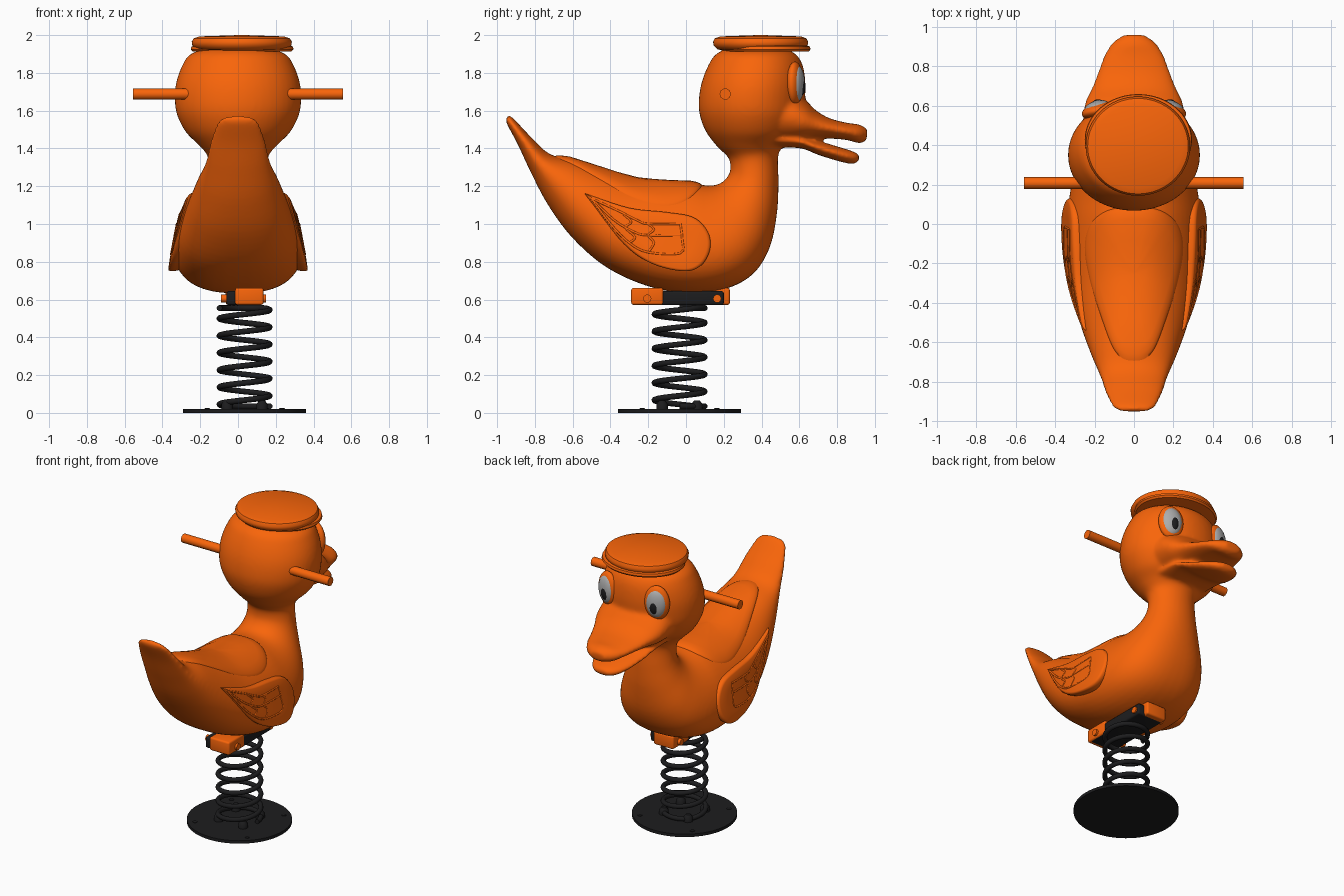
import bpy, bmesh, math
from mathutils import Vector, Matrix
from mathutils.bvhtree import BVHTree

if "Cube" in bpy.data.objects:
    bpy.data.objects.remove(bpy.data.objects["Cube"])


def material(name, rgb):
    m = bpy.data.materials.new(name)
    m.diffuse_color = (*rgb, 1)
    m.use_nodes = True
    m.node_tree.nodes["Principled BSDF"].inputs["Base Color"].default_value = m.diffuse_color
    return m


ORANGE = material("orange", (0.95, 0.13, 0.003))
BLACK = material("black", (0.012, 0.012, 0.013))
WHITE = material("eye_white", (0.42, 0.42, 0.42))


def finish(bm, name, mat, angle=40):
    bmesh.ops.recalc_face_normals(bm, faces=bm.faces)
    me = bpy.data.meshes.new(name)
    bm.to_mesh(me)
    bm.free()
    ob = bpy.data.objects.new(name, me)
    bpy.context.collection.objects.link(ob)
    me.materials.append(mat)
    bpy.ops.object.select_all(action='DESELECT')
    ob.select_set(True)
    bpy.context.view_layer.objects.active = ob
    bpy.ops.object.shade_smooth_by_angle(angle=math.radians(angle))
    return ob


def spline(pts, steps, closed=False):
    """Catmull-Rom through tuples of any length."""
    n, out = len(pts), []
    for i in range(n if closed else n - 1):
        ids = [(i + d) % n if closed else min(max(i + d, 0), n - 1) for d in (-1, 0, 1, 2)]
        a, b, c, d = (Vector(pts[j]) for j in ids)
        for s in range(steps):
            t = s / steps
            out.append(0.5 * (2 * b + (c - a) * t + (2 * a - 5 * b + 4 * c - d) * t * t
                              + (3 * b - a - 3 * c + d) * t ** 3))
    return out if closed else out + [Vector(pts[-1])]


def skin(bm, rings, cap_start=True):
    rows = [[bm.verts.new(p) for p in r] for r in rings]
    n = len(rows[0])
    for a, b in zip(rows, rows[1:]):
        for i in range(n):
            bm.faces.new((a[i], a[(i + 1) % n], b[(i + 1) % n], b[i]))
    if cap_start:
        bm.faces.new(rows[0][::-1])
    bm.faces.new(rows[-1])


def loft(bm, table, seg=48):
    """Rows: back y,z, front y,z, half width, pear factor."""
    rings = []
    for y0, z0, y1, z1, w, k in spline(table, 5):
        ring = []
        for i in range(seg):
            t = math.tau * i / seg
            c, s = math.cos(t), math.sin(t)
            s = math.copysign(abs(s) ** (1 - max(k, 0)), s)
            ring.append((w * s * (1 - k * c), (y0 + y1) / 2 + c * (y0 - y1) / 2,
                         (z0 + z1) / 2 + c * (z0 - z1) / 2))
        rings.append(ring)
    skin(bm, rings)


def lathe(name, profile, centre, mat, sy=1.0, seg=64):
    bm = bmesh.new()
    skin(bm, [[(centre[0] + r * math.cos(math.tau * i / seg),
                centre[1] + sy * r * math.sin(math.tau * i / seg), z) for i in range(seg)]
              for r, z in profile])
    return finish(bm, name, mat)


def box(name, lo, hi, mat, bevel=0.012):
    lo, hi = Vector(lo), Vector(hi)
    bm = bmesh.new()
    bmesh.ops.create_cube(bm, size=1, matrix=Matrix.Translation((lo + hi) / 2) @ Matrix.Diagonal((*(hi - lo), 1)))
    bmesh.ops.bevel(bm, geom=bm.edges[:], offset=bevel, segments=3, profile=0.5, affect='EDGES')
    return finish(bm, name, mat)


def tube(name, paths, radius, mat):
    cu = bpy.data.curves.new(name, 'CURVE')
    cu.dimensions = '3D'
    cu.bevel_depth, cu.bevel_resolution, cu.use_fill_caps = radius, 3, True
    for path in paths:
        sp = cu.splines.new('POLY')
        sp.points.add(len(path) - 1)
        for p, co in zip(sp.points, path):
            p.co = (*co, 1)
    cu.materials.append(mat)
    ob = bpy.data.objects.new(name, cu)
    bpy.context.collection.objects.link(ob)


# Body: one loft from tail tip through belly and neck to the crown
torso = [(-.935, 1.575, -.955, 1.565, .06, 0), (-.905, 1.55, -.948, 1.53, .108, 0),
         (-.82, 1.46, -.89, 1.42, .145, 0), (-.72, 1.37, -.82, 1.27, .172, 0),
         (-.58, 1.335, -.73, 1.10, .217, .05), (-.42, 1.28, -.60, .925, .265, .12),
         (-.26, 1.235, -.42, .77, .305, .19), (-.1, 1.22, -.2, .67, .327, .2),
         (.03, 1.215, .02, .633, .33, .2), (.1, 1.205, .22, .66, .315, .2),
         (.15, 1.205, .36, .74, .285, .17), (.19, 1.22, .445, .88, .24, .13),
         (.22, 1.25, .482, 1.06, .19, .06), (.235, 1.29, .49, 1.22, .162, 0),
         (.225, 1.35, .488, 1.36, .16, 0), (.165, 1.41, .52, 1.42, .205, 0),
         (.105, 1.49, .58, 1.48, .275, 0), (.072, 1.58, .62, 1.57, .322, 0),
         (.068, 1.66, .63, 1.66, .335, 0), (.083, 1.75, .632, 1.75, .327, 0),
         (.118, 1.84, .618, 1.84, .295, 0), (.16, 1.9, .58, 1.9, .25, 0),
         (.24, 1.94, .5, 1.94, .14, 0)]
upper_bill = [(.42, 1.74, .42, 1.42, .26, 0), (.55, 1.72, .54, 1.42, .258, 0),
              (.63, 1.66, .61, 1.432, .246, 0), (.69, 1.60, .68, 1.447, .216, 0),
              (.76, 1.56, .76, 1.452, .187, 0), (.85, 1.536, .85, 1.445, .154, 0),
              (.92, 1.526, .915, 1.428, .112, 0), (.962, 1.5, .955, 1.44, .055, 0)]
lower_bill = [(.42, 1.49, .42, 1.405, .19, 0), (.60, 1.47, .60, 1.402, .19, 0),
              (.70, 1.44, .70, 1.366, .172, 0), (.82, 1.405, .81, 1.332, .134, 0),
              (.895, 1.38, .88, 1.318, .09, 0), (.922, 1.36, .912, 1.33, .045, 0)]
bm = bmesh.new()
loft(bm, torso)
tree = BVHTree.FromBMesh(bm)
loft(bm, upper_bill)
loft(bm, lower_bill)
body = finish(bm, "duck_body", ORANGE)
rm = body.modifiers.new("fuse", 'REMESH')
rm.mode, rm.voxel_size, rm.use_smooth_shade = 'VOXEL', 0.011, True
sm = body.modifiers.new("blend", 'SMOOTH')
sm.factor, sm.iterations = 0.5, 12

# Seat pad following the back
half = [(0, .085), (.13, .07), (.22, 0), (.25, -.12), (.225, -.28), (.17, -.46), (.11, -.62), (.06, -.68), (0, -.695)]
outline = spline(half + [(-x, y) for x, y in half[-2:0:-1]], 5, True)
rings = []
for s, lift in ((1, -.02), (1, 0), (.97, .006), (.92, .011), (.82, .014), (.5, .014), (.25, .014), (.03, .014)):
    ring = []
    for p in outline:
        x, y = p.x * s, (p.y + .25) * s - .25
        hit = tree.ray_cast(Vector((x, y, 1.39)), Vector((0, 0, -1)))[0]
        ring.append((x, y, (hit.z if hit else 1.2) + lift))
    rings.append(ring)
bm = bmesh.new()
skin(bm, rings)
finish(bm, "seat_pad", ORANGE, 60)


# Wings with feather ridges
def wing_x(y, z):
    return .37 - .19 * (z - .75) - .13 * (y + .03) ** 2


wing = spline([(-.535, 1.16), (-.515, 1.155), (-.3, 1.085), (-.1, 1.062), (.04, 1.035), (.115, .96), (.128, .87),
               (.085, .785), (0, .75), (-.15, .778), (-.28, .85), (-.4, .975), (-.51, 1.125)], 5, True)
feathers = [[(-.5, 1.135), (-.36, 1.07), (-.26, 1.02), (-.2, 1.0), (-.03, 1.0)],
            [(-.5, 1.135), (-.38, 1.02), (-.27, .955), (-.2, .94), (-.03, .94)],
            [(-.5, 1.135), (-.4, 1.0), (-.3, .9), (-.2, .85), (-.03, .845), (-.02, .92), (-.03, 1.0)],
            [(-.2, 1.0), (-.17, .97), (-.2, .94), (-.17, .9), (-.2, .85)],
            [(-.33, 1.05), (-.29, 1.01), (-.32, .98), (-.27, .93), (-.3, .9)]]
for side, label in ((-1, "left"), (1, "right")):
    bm = bmesh.new()
    skin(bm, [[(side * (wing_x(y, z) + d), y, z) for y, z in
               (((p.x + .1) * s - .1, (p.y - .92) * s + .92) for p in wing)]
              for s, d in ((.9, -.11), (1, -.03), (1, -.012), (.97, -.002), (.92, .002), (.6, .004), (.3, .004), (.03, .004))])
    finish(bm, label + "_wing", ORANGE, 60)
    tube(label + "_wing_feathers", [[(side * (wing_x(y, z) + .001), y, z) for y, z in spline(f, 4)]
                                    for f in feathers], .006, ORANGE)

# Eyes: rim, white and pupil as turned ellipsoids
for side, label in ((-1, "left"), (1, "right")):
    turn = Matrix.Translation((side * .185, .577, 1.745)) @ Matrix.Rotation(-side * math.radians(17), 4, 'Z')
    for part, mat, off, size in (("rim", ORANGE, (0, 0, 0), (.083, .04, .115)),
                                 ("white", WHITE, (0, .011, 0), (.068, .038, .096)),
                                 ("pupil", BLACK, (-side * .008, .023, -.018), (.034, .031, .054))):
        bm = bmesh.new()
        bmesh.ops.create_uvsphere(bm, u_segments=32, v_segments=16, radius=1,
                                  matrix=turn @ Matrix.Translation(off) @ Matrix.Diagonal((*size, 1)))
        finish(bm, f"{label}_eye_{part}", mat)

# Cap with a brim peeking out at the face side
lathe("cap_top", [(.2, 1.915), (.24, 1.925), (.262, 1.945), (.265, 1.965), (.255, 1.983), (.225, 1.993), (.02, 2.0)],
      (.02, .395), ORANGE, .95)
lathe("cap_brim", [(.2, 1.912), (.262, 1.914), (.272, 1.925), (.268, 1.94), (.2, 1.955)], (.022, .428), ORANGE, .85)

# Handlebar
tube("handlebar", [[(-.557, .208, 1.688), (.555, .208, 1.688)]], .03, ORANGE)

# Base plate, bolts and coil spring
CX, CY = .035, -.034
lathe("base_plate", [(.326, 0), (.326, .02)], (CX, CY), BLACK)
for i in range(4):
    a = math.pi / 4 + i * math.pi / 2
    for r, w, h, name in ((.13, .03, .045, "spring_clamp"), (.28, .015, .006, "base_bolt")):
        lathe(f"{name}_{i}", [(w, .015), (w, .02 + h * .6), (w * .5, .02 + h)],
              (CX + r * math.cos(a), CY + r * math.sin(a)), BLACK, seg=12)
coil = []
for i in range(241):
    t = i / 240
    a = t * math.tau * 6.5
    coil.append((CX + .133 * math.cos(a), CY + .133 * math.sin(a), .035 + .52 * min(1, max(0, (t - .06) / .88))))
tube("coil_spring", [coil], .0155, BLACK)

# Mount between spring and body
box("mount_plate", (-.06, -.27, .57), (.13, .2, .645), BLACK)
box("rear_clamp", (-.015, -.29, .572), (.135, -.12, .662), ORANGE)
box("front_clamp", (-.065, .06, .572), (.085, .232, .662), ORANGE)
for name, x0, x1, y in (("rear_bolt", -.09, .148, -.205), ("front_bolt", -.085, .14, .165)):
    tube(name, [[(x0, y, .605), (x1, y, .605)]], .022, ORANGE)
